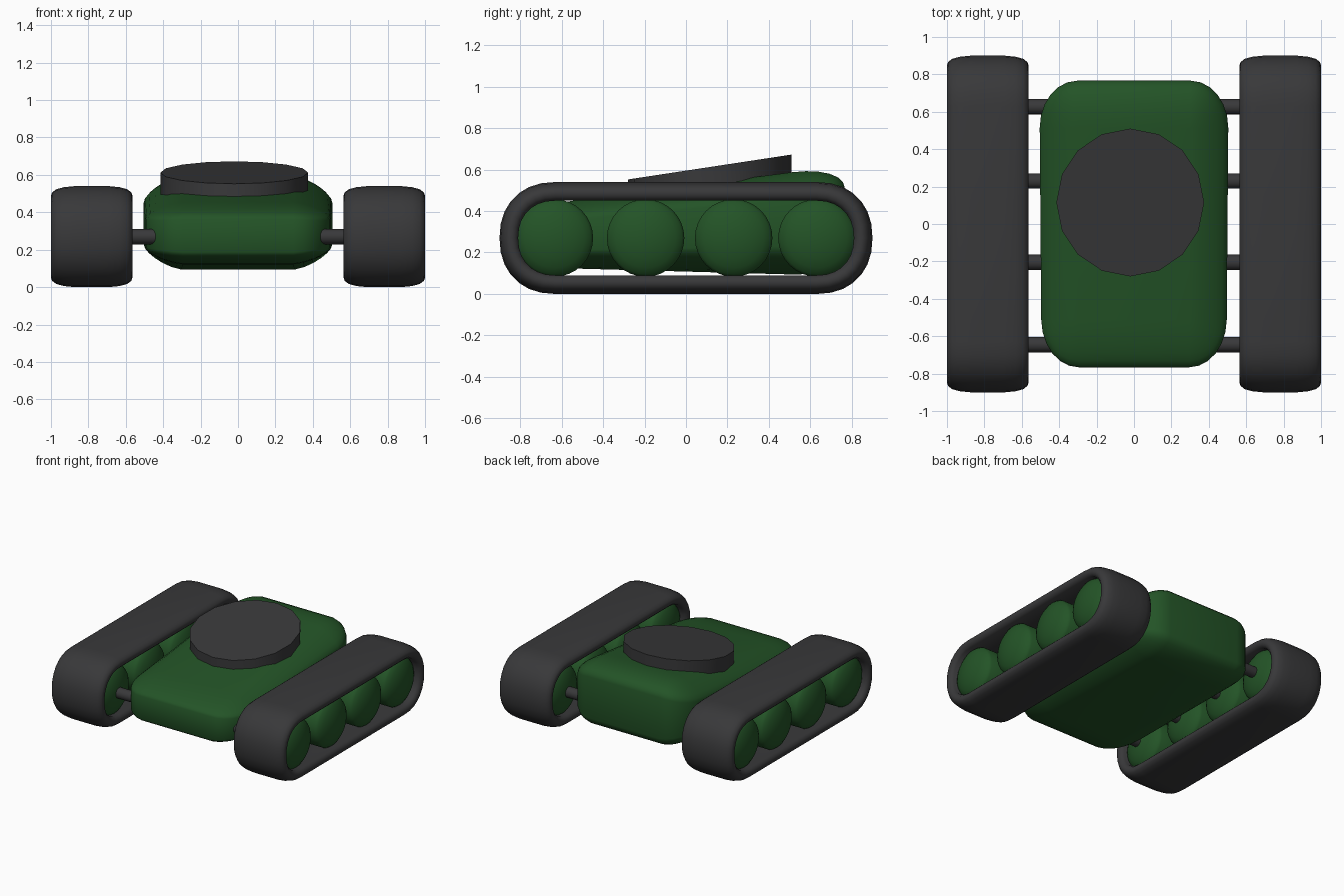
import bpy, bmesh
from math import sin, cos, pi, radians, copysign

if "Cube" in bpy.data.objects:
    bpy.data.objects.remove(bpy.data.objects["Cube"])


def paint(name, rgb):
    m = bpy.data.materials.new(name)
    m.diffuse_color = (*rgb, 1)
    m.use_nodes = True
    m.node_tree.nodes["Principled BSDF"].inputs["Base Color"].default_value = m.diffuse_color
    return m


GREEN = paint("green", (0.017, 0.088, 0.02))
DARK = paint("dark_grey", (0.04, 0.04, 0.042))
AXLE_Y = (-0.645, -0.205, 0.23, 0.627)
WHEEL_Y = (-0.635, -0.195, 0.23, 0.632)
AXLE_Z = 0.27


def make(name, bm, mat, angle):
    bmesh.ops.recalc_face_normals(bm, faces=bm.faces)
    me = bpy.data.meshes.new(name)
    bm.to_mesh(me)
    bm.free()
    me.materials.append(mat)
    ob = bpy.data.objects.new(name, me)
    bpy.context.collection.objects.link(ob)
    bpy.ops.object.select_all(action='DESELECT')
    ob.select_set(True)
    bpy.context.view_layer.objects.active = ob
    bpy.ops.object.shade_smooth_by_angle(angle=radians(angle))
    return ob


# hull: rounded box, softer along its long sides, lower towards the front
bm = bmesh.new()
bmesh.ops.create_cube(bm, size=2)
bmesh.ops.bevel(bm, geom=bm.edges[:], offset=0.4, segments=6, profile=0.5, affect='EDGES')
for v in bm.verts:
    x, y, z = v.co
    if abs(y) > 0.59:
        y = copysign(0.67 + (abs(y) - 0.6) * 0.825, y)
    y *= 0.766
    z *= 1 - 0.25 * max(0, (abs(x) - 0.55) / 0.45) ** 1.5
    top, low = 0.523 + 0.13 * y, 0.106 - 0.028 * y
    v.co = (x * (0.5 + 0.008 * y), y, (top + low) / 2 + z * (top - low) / 2)
make("hull", bm, GREEN, 50)

# turret: 16-sided disc sheared along the sloping deck
bm = bmesh.new()
bmesh.ops.create_cone(bm, cap_ends=True, segments=16, radius1=0.395, radius2=0.395, depth=2)
for v in bm.verts:
    y = v.co.y + 0.115
    v.co = (v.co.x - 0.02, y, 0.595 + 0.152 * y if v.co.z > 0 else 0.475 + 0.125 * y)
make("turret", bm, DARK, 30)

# axles: rods through the hull
for i, y in enumerate(AXLE_Y):
    bm = bmesh.new()
    bmesh.ops.create_cone(bm, cap_ends=True, segments=16, radius1=0.041, radius2=0.041, depth=1.4)
    for v in bm.verts:
        v.co = (v.co.z, v.co.x + y, v.co.y + AXLE_Z)
    make(f"axle_{i + 1}", bm, DARK, 40)

# track cross-section: (sideways offset, inset from the outer path)
SECTION = [(-0.09, 0.0), (0.09, 0.0), (0.15, 0.006), (0.19, 0.017), (0.212, 0.034),
           (0.218, 0.052), (0.214, 0.072), (0.195, 0.09), (-0.195, 0.09), (-0.214, 0.072),
           (-0.218, 0.052), (-0.212, 0.034), (-0.19, 0.017), (-0.15, 0.006)]


def track_path(inset, n=14):
    pts = []
    for end in (1, -1):
        for k in range(n + 1):
            a = -pi / 2 + pi * k / n
            c, s = cos(a), sin(a)
            r = 0.27 - inset
            dy = r * abs(c) ** 0.9
            dz = r * copysign(abs(s) ** 0.9, s)
            pts.append((end * (0.63 + dy), AXLE_Z + end * dz))
    return pts


# wheel profile: (half width, radius), a drum with domed faces
DOME = [(0.215, 0.0), (0.212, 0.05), (0.202, 0.1), (0.185, 0.145), (0.165, 0.175), (0.148, 0.187)]
WHEEL = DOME + [(-x, r) for x, r in reversed(DOME)]

for side, label in ((1, "right"), (-1, "left")):
    # track belt: section swept round the path
    bm = bmesh.new()
    loops = [[bm.verts.new((side * (0.782 + dx), y, z)) for y, z in track_path(inset)]
             for dx, inset in SECTION]
    for i, a in enumerate(loops):
        b = loops[(i + 1) % len(loops)]
        for j in range(len(a)):
            k = (j + 1) % len(a)
            bm.faces.new((a[j], a[k], b[k], b[j]))
    make(f"{label}_track", bm, DARK, 50)

    # road wheels: profile spun round each axle
    for i, y in enumerate(WHEEL_Y):
        bm = bmesh.new()
        cx = side * 0.782
        vs = [bm.verts.new((cx + x, y + r, AXLE_Z)) for x, r in WHEEL]
        es = [bm.edges.new(p) for p in zip(vs, vs[1:])]
        bmesh.ops.spin(bm, geom=vs + es, cent=(cx, y, AXLE_Z), axis=(1, 0, 0),
                       angle=2 * pi, steps=32)
        bmesh.ops.remove_doubles(bm, verts=bm.verts, dist=0.0005)
        make(f"{label}_wheel_{i + 1}", bm, GREEN, 40)
